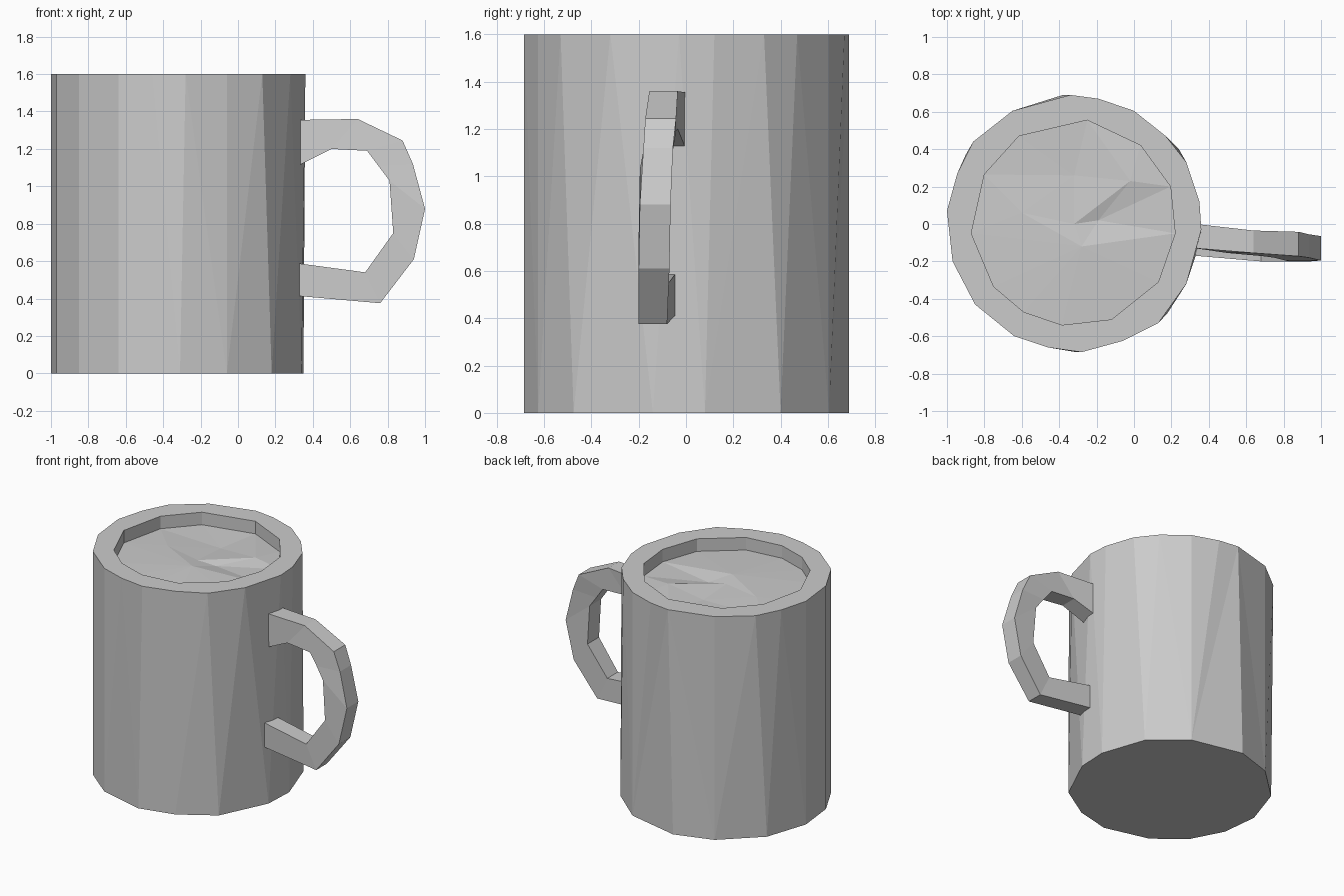
import bpy, bmesh
from math import atan2, pi

if "Cube" in bpy.data.objects:
    bpy.data.objects.remove(bpy.data.objects["Cube"])

CX = -0.32  # mug axis


def finish(bm, name):
    bmesh.ops.recalc_face_normals(bm, faces=bm.faces[:])
    mesh = bpy.data.meshes.new(name)
    bm.to_mesh(mesh)
    bm.free()
    ob = bpy.data.objects.new(name, mesh)
    bpy.context.collection.objects.link(ob)


def angle(v):
    return atan2(v.co.y, v.co.x - CX)


def ring(bm, pts, z, bumps=(0,)):
    vs = [bm.verts.new((x, y, z + bumps[i % len(bumps)])) for i, (x, y) in enumerate(pts)]
    return sorted(vs, key=angle)


def stitch(bm, a, b):
    """Triangle strip between two rings with different vertex counts."""
    def ang(r, k):
        return angle(r[k % len(r)]) + 2 * pi * (k // len(r))
    n, m, i, j = len(a), len(b), 0, 0
    while i < n or j < m:
        if j == m or (i < n and ang(a, i + 1) <= ang(b, j + 1)):
            bm.faces.new((a[i % n], a[(i + 1) % n], b[j % m]))
            i += 1
        else:
            bm.faces.new((a[i % n], b[(j + 1) % m], b[j % m]))
            j += 1


# Mug body: irregular hand-cut rings for base, rim and opening
top_pts = [(-0.34, 0.69), (-0.19, 0.67), (0, 0.605), (0.17, 0.47), (0.28, 0.33),
           (0.35, 0.12), (0.36, -0.03), (0.28, -0.32), (0.13, -0.53), (-0.06, -0.625),
           (-0.28, -0.685), (-0.46, -0.66), (-0.64, -0.6), (-0.85, -0.43),
           (-0.97, -0.2), (-1.0, 0.07), (-0.945, 0.27), (-0.86, 0.44), (-0.65, 0.605)]
base_pts = [(-0.38, 0.69), (0, 0.605), (0.24, 0.4), (0.35, 0.08), (0.34, -0.14),
            (0.18, -0.475), (-0.06, -0.625), (-0.31, -0.685), (-0.64, -0.6),
            (-0.85, -0.43), (-0.97, -0.2), (-1.0, 0.07), (-0.9, 0.37), (-0.65, 0.605)]
open_pts = [(-0.25, 0.555), (-0.615, 0.47), (-0.80, 0.265), (-0.87, -0.05),
            (-0.75, -0.335), (-0.59, -0.47), (-0.385, -0.54), (-0.12, -0.51),
            (0.13, -0.31), (0.22, -0.05), (0.195, 0.2), (0.035, 0.42)]

bm = bmesh.new()
base = ring(bm, base_pts, 0)
rim = ring(bm, top_pts, 1.6)
opening = ring(bm, open_pts, 1.6)
liquid_edge = ring(bm, open_pts, 1.51)
bm.faces.new(base)
for a, b in ((base, rim), (rim, opening), (opening, liquid_edge)):
    stitch(bm, a, b)

# Slightly rippled liquid surface
ripple = ring(bm, [(-0.02, 0.23), (-0.32, 0.26), (-0.6, 0.06), (-0.28, -0.12), (-0.19, 0.02)],
              1.51, (0.015, -0.01, 0.01, 0.02, -0.01))
stitch(bm, liquid_edge, ripple)
centre = bm.verts.new((CX, 0, 1.515))
for a, b in zip(ripple, ripple[1:] + ripple[:1]):
    bm.faces.new((a, b, centre))
finish(bm, "mug_body")

# Handle: (outer x, outer z, inner x, inner z, front y, back y) per section
sections = [(0.33, 1.355, 0.33, 1.115, -0.13, 0.0),
            (0.64, 1.36, 0.50, 1.20, -0.155, -0.035),
            (0.88, 1.245, 0.69, 1.19, -0.172, -0.042),
            (0.935, 1.12, 0.75, 1.11, -0.18, -0.055),
            (1.0, 0.88, 0.81, 1.03, -0.195, -0.065),
            (0.94, 0.61, 0.83, 0.75, -0.2, -0.07),
            (0.76, 0.375, 0.68, 0.54, -0.2, -0.08),
            (0.33, 0.413, 0.33, 0.587, -0.17, -0.045)]
bm = bmesh.new()
loops = [[bm.verts.new(p) for p in ((xo, f, zo), (xo, b, zo), (xi, b, zi), (xi, f, zi))]
         for xo, zo, xi, zi, f, b in sections]
for p, q in zip(loops, loops[1:]):
    for k in range(4):
        bm.faces.new((p[k], p[(k + 1) % 4], q[(k + 1) % 4], q[k]))
bm.faces.new(loops[0])
bm.faces.new(loops[-1])
finish(bm, "handle")
